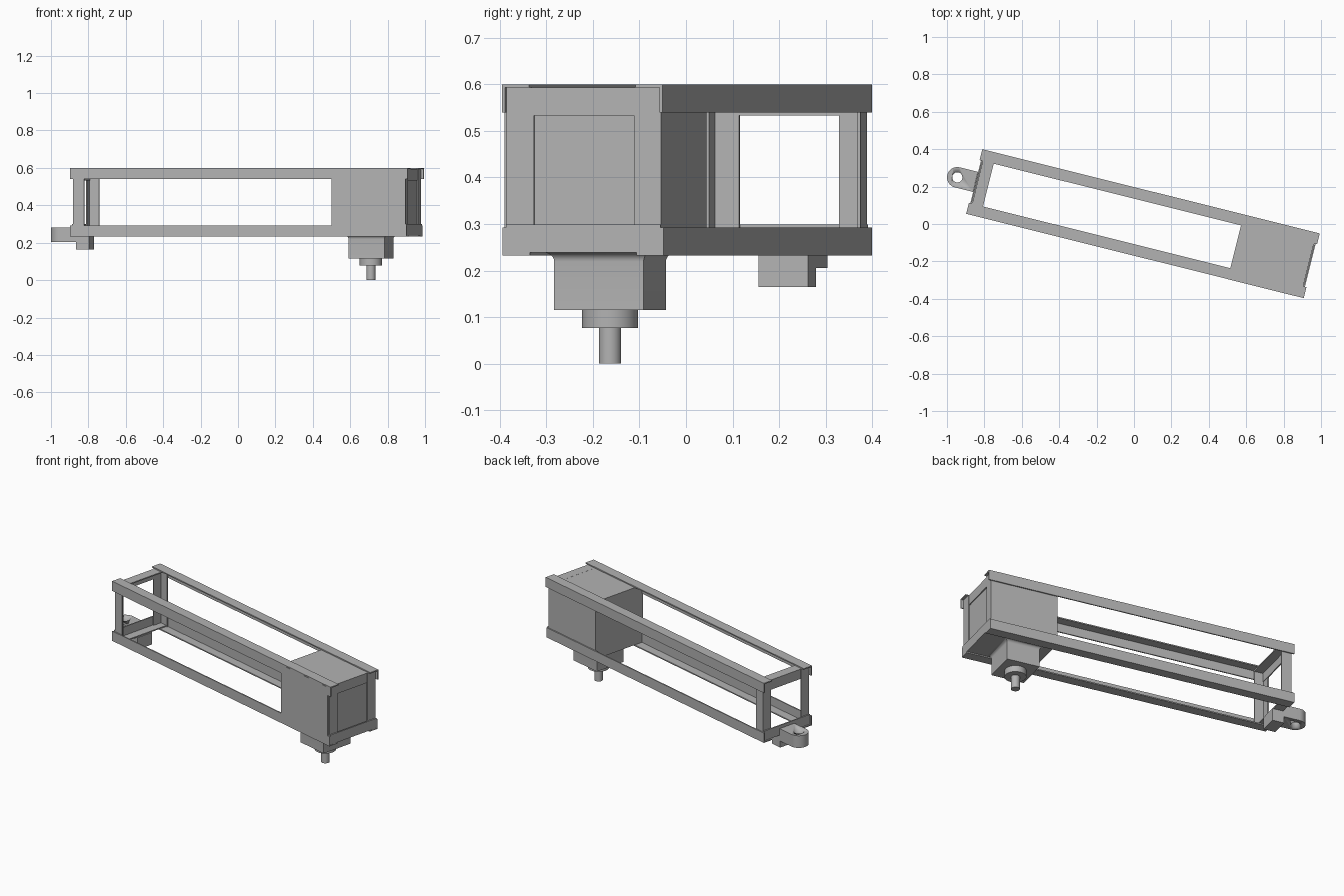
import bpy, bmesh, math
from mathutils import Matrix, Vector

cube = bpy.data.objects.get("Cube")
if cube:
    bpy.data.objects.remove(cube, do_unlink=True)

# The whole assembly is turned about z; parts are built in its own axes
PLACE = Matrix.Translation((0.048, 0.002, 0)) @ Matrix.Rotation(math.radians(-14), 4, 'Z')
T = 0.007       # sheet thickness of the angle bars
LEG = 0.06      # leg length of the angle bars
HALF_W = 0.178
TOP, BOTTOM = 0.60, 0.232

grey = bpy.data.materials.new("plain grey")
grey.use_nodes = True
colour = (0.45, 0.45, 0.45, 1)
grey.diffuse_color = colour
grey.node_tree.nodes["Principled BSDF"].inputs["Base Color"].default_value = colour


def finish(name, bm, smooth=False):
    bmesh.ops.recalc_face_normals(bm, faces=bm.faces)
    bm.transform(PLACE)
    mesh = bpy.data.meshes.new(name)
    bm.to_mesh(mesh)
    bm.free()
    mesh.materials.append(grey)
    obj = bpy.data.objects.new(name, mesh)
    bpy.context.collection.objects.link(obj)
    if smooth:
        bpy.ops.object.select_all(action='DESELECT')
        obj.select_set(True)
        bpy.context.view_layer.objects.active = obj
        bpy.ops.object.shade_smooth_by_angle(angle=math.radians(35))
    return obj


def prism(name, points, sweep, smooth=False):
    """Extrude a closed outline along a vector."""
    bm = bmesh.new()
    face = bm.faces.new([bm.verts.new(p) for p in points])
    out = bmesh.ops.extrude_face_region(bm, geom=[face])
    verts = [v for v in out["geom"] if isinstance(v, bmesh.types.BMVert)]
    bmesh.ops.translate(bm, verts=verts, vec=sweep)
    return finish(name, bm, smooth)


def block(name, x0, x1, y0, y1, z0, z1):
    return prism(name, [(x0, y0, z0), (x1, y0, z0), (x1, y1, z0), (x0, y1, z0)], (0, 0, z1 - z0))


def angle_bar(name, corner, sweep, a, b):
    """L-section bar: outer corner edge, with legs along directions a and b."""
    c, a, b = Vector(corner), Vector(a), Vector(b)
    section = [(0, 0), (LEG, 0), (LEG, T), (T, T), (T, LEG), (0, LEG)]
    return prism(name, [c + a * p + b * q for p, q in section], sweep)


def cylinder(name, x, radius, z0, z1):
    bm = bmesh.new()
    bmesh.ops.create_cone(bm, cap_ends=True, segments=48, radius1=radius, radius2=radius,
                          depth=z1 - z0, matrix=Matrix.Translation((x, 0, (z0 + z1) / 2)))
    return finish(name, bm, True)


# Long rails, corner posts and end cross bars
for s, side in ((-1, "right"), (1, "left")):
    angle_bar(f"top_rail_{side}", (-0.93, s * HALF_W, TOP), (1.86, 0, 0), (0, -s, 0), (0, 0, -1))
    angle_bar(f"bottom_rail_{side}", (-0.93, s * HALF_W, BOTTOM), (1.853, 0, 0), (0, -s, 0), (0, 0, 1))
    for e, end in ((-1, "far"), (1, "drive")):
        angle_bar(f"post_{end}_{side}", (e * 0.915, s * (HALF_W - T), BOTTOM + T),
                  (0, 0, TOP - BOTTOM - 2 * T), (-e, 0, 0), (0, -s, 0))

for e, end in ((-1, "far"), (1, "drive")):
    w = HALF_W - T
    angle_bar(f"top_cross_{end}", (e * 0.912, -w, TOP - T), (0, 2 * w, 0), (-e, 0, 0), (0, 0, -1))
    angle_bar(f"bottom_cross_{end}", (e * 0.922, -w, BOTTOM + T), (0, 2 * w, 0), (-e, 0, 0), (0, 0, 1))

# Drive housing filling one end of the frame
block("drive_housing", 0.511, 0.906, -HALF_W - 0.0005, HALF_W - T, BOTTOM + T, TOP - T - 0.0005)

# Square gearbox with a concave flare where it meets the housing
DRIVE_X, HALF_G, FLARE = 0.683, 0.099, 0.02
levels = [(HALF_G, 0.115)]
for i in range(7):
    t = i / 6 * math.pi / 2
    levels.append((HALF_G + FLARE * (1 - math.cos(t)), BOTTOM + T - FLARE + FLARE * math.sin(t)))
bm = bmesh.new()
rings = [[bm.verts.new((DRIVE_X + h * sx, h * sy, z))
          for sx, sy in ((-1, -1), (1, -1), (1, 1), (-1, 1))] for h, z in levels]
for low, high in zip(rings, rings[1:]):
    for i in range(4):
        j = (i + 1) % 4
        bm.faces.new((low[i], low[j], high[j], high[i]))
bm.faces.new(rings[0])
bm.faces.new(rings[-1])
finish("gearbox", bm, True)

# Output boss and shaft
cylinder("output_boss", DRIVE_X, 0.06, 0.077, 0.116)
cylinder("output_shaft", DRIVE_X, 0.024, 0, 0.08)

# Hinge lug with a round end and a through hole, plus its mounting foot
EYE_X, R, HOLE = -1.023, 0.055, 0.027
arc = [math.pi / 2 + math.pi * i / 24 for i in range(25)]
outline = [(EYE_X + R * math.cos(t), R * math.sin(t), 0.205) for t in arc]
outline += [(-0.923, -R, 0.205), (-0.923, R, 0.205)]
lug = prism("hinge_lug", outline, (0, 0, 0.075), True)
cutter = cylinder("hole_cutter", EYE_X, HOLE, 0.15, 0.35)
cutter.hide_render = True
cut = lug.modifiers.new("hole", 'BOOLEAN')
cut.operation = 'DIFFERENCE'
cut.solver = 'EXACT'
cut.object = cutter
bpy.context.view_layer.objects.active = lug
bpy.ops.object.modifier_apply(modifier="hole")
bpy.data.objects.remove(cutter, do_unlink=True)
block("hinge_foot", -0.928, -0.856, -R, R, 0.165, BOTTOM + T)
